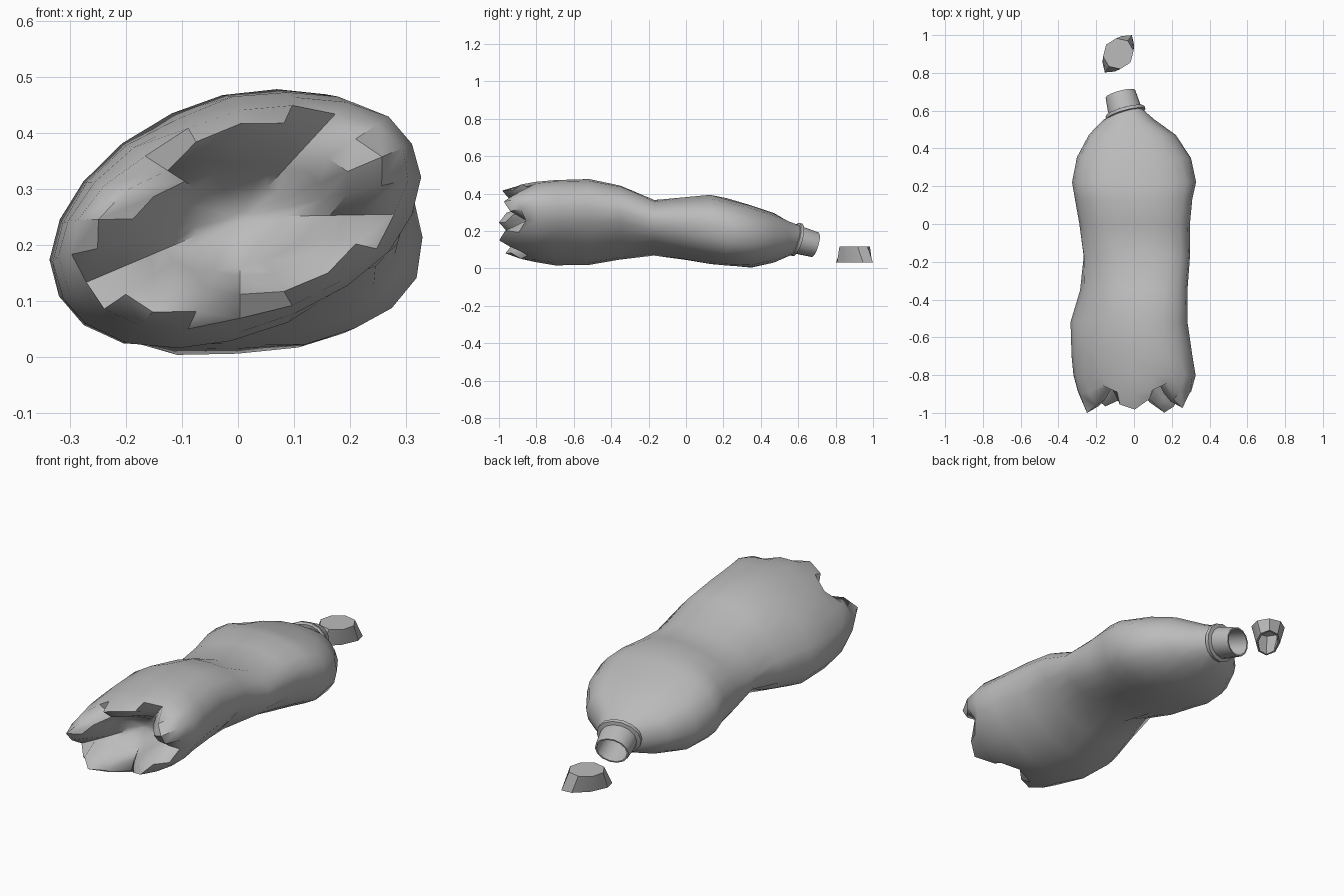
import bpy, bmesh, math, random
from mathutils import Vector

random.seed(4)
cube = bpy.data.objects.get("Cube")
if cube:
    bpy.data.objects.remove(cube, do_unlink=True)

# One grey plastic for every part
grey = bpy.data.materials.new("grey_plastic")
grey.use_nodes = True
colour = (0.5, 0.5, 0.5, 1)
grey.diffuse_color = colour
for node in grey.node_tree.nodes:
    if node.type == 'BSDF_PRINCIPLED':
        node.inputs["Base Color"].default_value = colour


def loft(name, rings, close_start=False, close_end=False, angle=40):
    """Skin a list of equal-length point rings, optionally capped."""
    bm = bmesh.new()
    loops = [[bm.verts.new(p) for p in ring] for ring in rings]
    n = len(loops[0])
    for a, b in zip(loops, loops[1:]):
        for i in range(n):
            j = (i + 1) % n
            bm.faces.new((a[i], a[j], b[j], b[i]))
    if close_start:
        bm.faces.new(loops[0])
    if close_end:
        bm.faces.new(loops[-1])
    bmesh.ops.recalc_face_normals(bm, faces=bm.faces)
    mesh = bpy.data.meshes.new(name)
    bm.to_mesh(mesh)
    bm.free()
    mesh.materials.append(grey)
    ob = bpy.data.objects.new(name, mesh)
    bpy.context.collection.objects.link(ob)
    bpy.ops.object.select_all(action='DESELECT')
    ob.select_set(True)
    bpy.context.view_layer.objects.active = ob
    bpy.ops.object.shade_smooth_by_angle(angle=math.radians(angle))
    return ob


def power(v, e):
    return math.copysign(abs(v) ** e, v)


SIDES = 20


def section(x0, x1, z0, z1, lean, e):
    """Leaning rounded outline that fills the given extents."""
    pts = []
    for k in range(SIDES):
        t = math.tau * k / SIDES
        pts.append(((x0 + x1) / 2 + (x1 - x0) / 2 * power(math.cos(t), e),
                    (z0 + z1) / 2 + (z1 - z0) / 2 * power(math.sin(t + lean), e)))
    return pts


# Dents: centre, reach, push
dents = [
    (Vector((0.12, -0.2, 0.07)), 0.25, Vector((0, 0, 0.03))),
    (Vector((-0.26, -0.3, 0.3)), 0.16, Vector((0.03, 0, -0.03))),
    (Vector((-0.2, -0.15, 0.1)), 0.18, Vector((0.03, 0, 0.035))),
    (Vector((0.28, -0.3, 0.18)), 0.18, Vector((-0.03, 0, 0.02))),
]


def crumple(p):
    p = Vector(p)
    move = Vector()
    for centre, reach, push in dents:
        f = max(0, 1 - (p - centre).length / reach)
        move += push * f * f * (3 - 2 * f)
    return p + move + Vector([random.uniform(-0.003, 0.003) for _ in range(3)])


# Body stations from base to shoulder: y, x extents, z extents, lean, squareness
heel = (-0.32, 0.328, 0.035, 0.465, 0.34, 1.0)
stations = [
    (-0.80, *heel),
    (-0.70, -0.33, 0.31, 0.018, 0.475, 0.34, 1.0),
    (-0.52, -0.335, 0.285, 0.018, 0.48, 0.34, 1.0),
    (-0.35, -0.29, 0.285, 0.045, 0.445, 0.3, 0.97),
    (-0.17, -0.278, 0.30, 0.06, 0.367, 0.22, 0.92),
    (0.0, -0.287, 0.295, 0.045, 0.38, 0.16, 0.9),
    (0.13, -0.31, 0.31, 0.022, 0.395, 0.1, 0.88),
    (0.22, -0.33, 0.33, 0.012, 0.375, 0.08, 0.87),
    (0.35, -0.30, 0.30, 0.003, 0.34, 0.08, 0.88),
    (0.47, -0.24, 0.22, 0.033, 0.298, 0.08, 0.9),
    (0.55, -0.16, 0.11, 0.065, 0.25, 0.05, 0.9),
]
body = [[crumple((x, y, z)) for x, z in section(*ext)] for y, *ext in stations]

# Mouth of the shoulder, tipped to meet the neck
mouth = Vector((-0.045, 0.588, 0.155))
body.append([(x, mouth.y + 0.26 * (x - mouth.x) + 0.27 * (z - mouth.z), z)
             for x, z in section(-0.13, 0.04, 0.08, 0.23, 0, 1.0)])

# Footed base: five broad feet parted by notches, folding in to a deep hollow
notch = [0.3, 0.0, 0.25, 1.0]
base_steps = [(0.94, -0.90, 0.05, 0.05), (0.82, -0.985, 0.15, 0.14),
              (0.62, -0.95, 0.14, 0.1), (0.46, -0.84, 0.05, 0.03),
              (0.25, -0.76, 0, 0), (0.04, -0.74, 0, 0)]
for scale, y, depth, pinch in base_steps:
    ring = []
    for k, (x, z) in enumerate(section(*heel)):
        cut = notch[k % 4]
        s = scale - pinch * cut
        uneven = 0.13 * depth * math.sin(k * 0.6)
        ring.append((0.004 + (x - 0.004) * s, y + depth * cut + uneven,
                     0.25 + (z - 0.25) * s))
    body.insert(0, ring)
loft("bottle_body", body, close_start=True, angle=45)

# Neck parts turned around a drooping axis
axis = Vector((-0.25, 0.93, -0.26)).normalized()
side = axis.cross(Vector((0, 0, 1))).normalized()
up = side.cross(axis)


def turned(name, profile, n=14):
    rings = []
    for r, h in profile:
        rings.append([mouth + axis * h
                      + side * r * math.cos(math.tau * i / n)
                      + up * r * 0.85 * math.sin(math.tau * i / n)
                      for i in range(n)])
    return loft(name, rings)


turned("neck", [(0.087, -0.02), (0.088, 0.03), (0.081, 0.108),
                (0.073, 0.108), (0.073, -0.02)])
turned("neck_ring", [(0.082, -0.012), (0.107, -0.008), (0.107, 0.009),
                     (0.082, 0.015), (0.082, -0.012)])


# Loose cap: round top, squashed open bottom
def oval(long, short, y, z, n=8):
    turn = math.radians(54)
    pts = []
    for i in range(n):
        u = long * math.cos(math.tau * i / n)
        v = short * math.sin(math.tau * i / n)
        pts.append((-0.083 + u * math.cos(turn) - v * math.sin(turn),
                    y + u * math.sin(turn) + v * math.cos(turn), z))
    return pts


loft("cap", [oval(0.084, 0.08, 0.902, 0.118), oval(0.122, 0.058, 0.901, 0.032),
             oval(0.110, 0.048, 0.901, 0.032), oval(0.072, 0.07, 0.902, 0.108)],
     close_start=True, close_end=True, angle=48)
